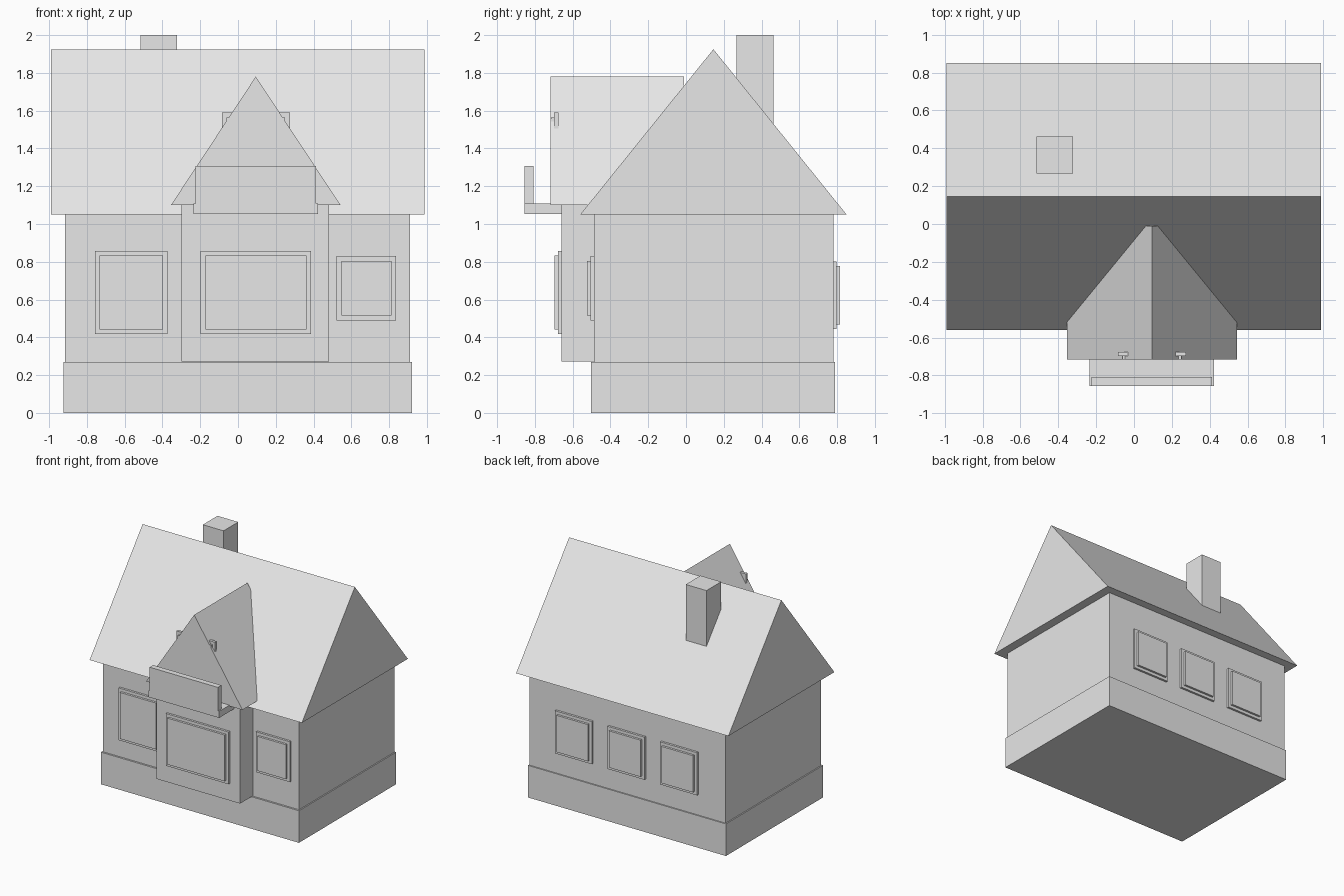
import bpy

# Remove the default object
cube = bpy.data.objects.get("Cube")
if cube:
    bpy.data.objects.remove(cube, do_unlink=True)

# Single plain grey material
grey = bpy.data.materials.new("plain_grey")
grey.use_nodes = True
colour = (0.8, 0.8, 0.8, 1)
grey.diffuse_color = colour
for node in grey.node_tree.nodes:
    if node.type == 'BSDF_PRINCIPLED':
        node.inputs["Base Color"].default_value = colour


def add_mesh(name, verts, faces):
    mesh = bpy.data.meshes.new(name)
    mesh.from_pydata(verts, [], faces)
    mesh.materials.append(grey)
    obj = bpy.data.objects.new(name, mesh)
    bpy.context.collection.objects.link(obj)
    return obj


def extrude(name, near, far):
    """Solid between two matching end outlines."""
    n = len(near)
    faces = [tuple(range(n)), tuple(reversed(range(n, 2 * n)))]
    for i in range(n):
        j = (i + 1) % n
        faces.append((j, i, n + i, n + j))
    return add_mesh(name, near + far, faces)


def box(name, x, y, z):
    outline = [(x[0], z[0]), (x[1], z[0]), (x[1], z[1]), (x[0], z[1])]
    return extrude(name, [(a, y[0], b) for a, b in outline],
                   [(a, y[1], b) for a, b in outline])


def window(name, x, z, wall, out, rim=0.025, depth=0.018):
    """Two stacked plates: a surround and a smaller raised pane."""
    mid = wall + out * depth
    front = wall + out * depth * 2
    box(name + "_surround", x, sorted((wall - out * 0.005, mid)), z)
    box(name + "_pane", (x[0] + rim, x[1] - rim), sorted((mid, front)),
        (z[0] + rim, z[1] - rim))


# Plinth and walls
box("plinth", (-0.925, 0.92), (-0.503, 0.79), (0, 0.27))
box("walls", (-0.915, 0.91), (-0.488, 0.78), (0.27, 1.05))

# Main gable roof, ridge along x
gable = [(-0.56, 1.05), (0.85, 1.05), (0.145, 1.925)]
extrude("main_roof", [(0.987, y, z) for y, z in gable],
        [(-0.99, y, z) for y, z in gable])

# Chimney
box("chimney", (-0.515, -0.322), (0.268, 0.463), (1.35, 2.0))

# Front bay and its steep roof, ridge along y
box("front_bay", (-0.298, 0.482), (-0.66, -0.48), (0.273, 1.10))
dormer = [(-0.355, 1.10), (0.543, 1.10), (0.094, 1.78)]
extrude("dormer_roof", [(x, -0.717, z) for x, z in dormer],
        [(x, -0.01, z) for x, z in dormer])

# Attic window, with only its top corners outside the dormer roof
window("attic_window", (-0.085, 0.275), (1.2, 1.59), -0.68, -1)

# Balcony
box("balcony_floor", (-0.235, 0.423), (-0.855, -0.655), (1.053, 1.108))
box("balcony_rail", (-0.224, 0.412), (-0.855, -0.808), (1.108, 1.307))

# Front windows
window("bay_window", (-0.198, 0.387), (0.417, 0.857), -0.66, -1)
window("front_large_window", (-0.758, -0.372), (0.417, 0.857), -0.488, -1)
window("front_small_window", (0.522, 0.837), (0.49, 0.83), -0.488, -1)

# Row of back windows
for i in (-1, 0, 1):
    x = i * 0.49
    window("back_window_%d" % (i + 2), (x - 0.172, x + 0.172),
           (0.443, 0.802), 0.78, 1)
